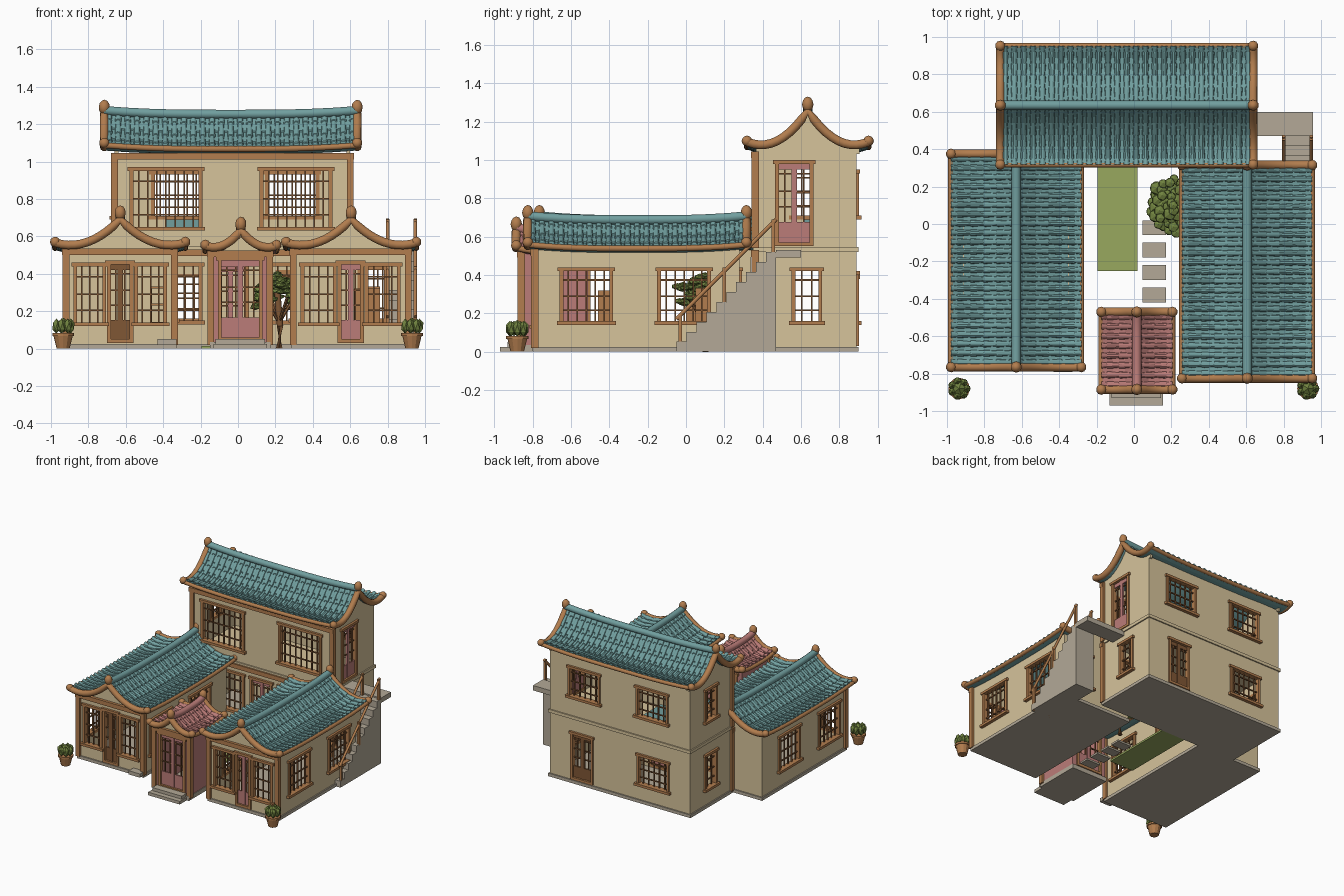
import bpy, bmesh, math, random
from mathutils import Matrix, Vector

random.seed(4)
if "Cube" in bpy.data.objects:
    bpy.data.objects.remove(bpy.data.objects["Cube"])

COLOURS = dict(plaster="D6C39B", wood="B27D4E", dark_wood="805735", teal_tile="719F9F",
               red_paint="BB7C78", stone="B3A997", grass="98A95F", leaf="70833F")


def linear(h):
    c = int(h, 16) / 255
    return ((c + 0.055) / 1.055) ** 2.4 if c > 0.04 else c / 12.92


MATS = {}
for key, h in COLOURS.items():
    m = bpy.data.materials.new(key)
    m.use_nodes = True
    rgba = (linear(h[:2]), linear(h[2:4]), linear(h[4:]), 1)
    m.diffuse_color = rgba
    m.node_tree.nodes["Principled BSDF"].inputs["Base Color"].default_value = rgba
    MATS[key] = m

parts = {}


def part(name, mat, smooth=False):
    if name not in parts:
        parts[name] = (bmesh.new(), mat, smooth)
    return parts[name][0]


def box(bm, a, b):
    a, b = Vector(a), Vector(b)
    size = Vector([abs(c) for c in b - a])
    bmesh.ops.create_cube(bm, size=1, matrix=Matrix.LocRotScale((a + b) / 2, None, size))


def ball(bm, p, r, stretch=1, sub=2):
    bmesh.ops.create_icosphere(bm, subdivisions=sub, radius=r,
                               matrix=Matrix.LocRotScale(p, None, Vector((1, 1, stretch))))


def tube(bm, pts, r, n=10):
    pts = [Vector(p) for p in pts]
    rings = []
    for i, p in enumerate(pts):
        t = (pts[min(i + 1, len(pts) - 1)] - pts[max(i - 1, 0)]).normalized()
        side = t.cross(Vector((0, 0, 1))).normalized()
        up = side.cross(t)
        rings.append([bm.verts.new(p + r * (math.cos(a) * side + math.sin(a) * up))
                      for a in [math.tau * k / n for k in range(n)]])
    for a, b in zip(rings, rings[1:]):
        for k in range(n):
            bm.faces.new((a[k], a[k - 1], b[k - 1], b[k]))
    bm.faces.new(rings[0])
    bm.faces.new(rings[-1])


# Frame, sill, lattice and optional door panel filling one wall opening
def joinery(name, F, u0, u1, z0, z1, panel):
    frame = part(name + "_frames", "wood")
    bars = part(name + "_lattice", "dark_wood")
    w = 0.02
    for a, b in ((u0, u0 + w), (u1 - w, u1)):
        box(frame, F(a, -0.025, z0), F(b, 0.012, z1))
    box(frame, F(u0 - 0.01, -0.025, z1 - w), F(u1 + 0.01, 0.018, z1))
    over = 0 if panel else 0.014
    box(frame, F(u0 - over, -0.025, z0), F(u1 + over, 0.012 + over, z0 + w))
    low = z0 + (0.28 * (z1 - z0) if panel else 0)
    if panel:
        leaf = part(name + "_door_panels_" + panel, panel)
        box(leaf, F(u0 + w, -0.018, z0 + w), F(u1 - w, -0.004, low))
        mid = (u0 + u1) / 2
        box(leaf, F(mid - 0.014, -0.018, z0), F(mid + 0.014, 0, z1 - w))
        box(leaf, F(u0 + w, -0.018, z1 - 0.05), F(u1 - w, -0.004, z1 - w))
    n = max(3, round((u1 - u0) / 0.05))
    for k in range(1, n):
        u = u0 + (u1 - u0) * k / n
        box(bars, F(u - 0.004, -0.015, low), F(u + 0.004, -0.005, z1 - w))
    for f in (0.25, 0.5, 0.78):
        z = low + (z1 - low) * f
        box(bars, F(u0, -0.016, z - 0.004), F(u1, -0.006, z + 0.004))


# A thin wall panel with rectangular holes
def wall(name, mat, F, u0, u1, z0, z1, holes):
    bm = part(name + "_walls", mat)
    holes = [(c - w / 2, c + w / 2, lo, hi, p) for c, w, lo, hi, p in holes]
    us = sorted({u0, u1, *[h[0] for h in holes], *[h[1] for h in holes]})
    zs = sorted({z0, z1, *[h[2] for h in holes], *[h[3] for h in holes]})
    grid = {(u, z): bm.verts.new(F(u, 0, z)) for u in us for z in zs}
    faces = []
    for a, b in zip(us, us[1:]):
        for c, d in zip(zs, zs[1:]):
            u, z = (a + b) / 2, (c + d) / 2
            if not any(h[0] < u < h[1] and h[2] < z < h[3] for h in holes):
                faces.append(bm.faces.new([grid[q] for q in ((a, c), (b, c), (b, d), (a, d))]))
    new = bmesh.ops.extrude_face_region(bm, geom=faces, use_keep_orig=True)["geom"]
    shift = F(0, -0.02, 0) - F(0, 0, 0)
    bmesh.ops.translate(bm, vec=shift, verts=[v for v in new if isinstance(v, bmesh.types.BMVert)])
    bmesh.ops.delete(bm, geom=[v for v in grid.values() if not v.link_faces], context="VERTS")
    for h in holes:
        joinery(name, F, *h)


def building(name, x0, x1, y0, y1, z0, z1, front=(), back=(), west=(), east=(), mat="plaster"):
    wall(name, mat, lambda u, d, z: Vector((u, y0 - d, z)), x0, x1, z0, z1, front)
    wall(name, mat, lambda u, d, z: Vector((u, y1 + d, z)), x0, x1, z0, z1, back)
    wall(name, mat, lambda u, d, z: Vector((x0 - d, u, z)), y0, y1, z0, z1, west)
    wall(name, mat, lambda u, d, z: Vector((x1 + d, u, z)), y0, y1, z0, z1, east)
    # Front corner posts and top beam
    bm = part(name + "_posts", "wood")
    for x in (x0, x1):
        box(bm, (x - 0.018, y0 - 0.018, z0), (x + 0.018, y0 + 0.02, z1))
    box(bm, (x0 - 0.02, y0 - 0.022, z1 - 0.035), (x1 + 0.02, y0 + 0.01, z1))


# Swept gable roof with barrel tiles, wooden edging, finials and gable walls
def roof(name, tile, along_y, c, v0, v1, half, zr, drop, gables, wall_half, base, steps=5):
    mid, hl = (v0 + v1) / 2, (v1 - v0) / 2

    def P(u, v, dz=0):
        t = abs(u) / half
        z = zr - drop * (2.3 * t - 1.5 * t * t) + 0.02 * (abs(v - mid) / hl) ** 3 + dz
        return Vector((c + u, v, z) if along_y else (v, c + u, z))

    vs = [v0 + (v1 - v0) * k / 12 for k in range(13)]
    us = [half * k / 10 for k in range(-10, 11)]
    deck = part(name + "_roof_deck", tile)
    tiles = part(name + "_roof_tiles", tile)
    for s in (-1, 1):
        # Stepped pan tiles over a closed underside
        prof = []
        for k in range(steps):
            prof += [(k / steps, 0), ((k + 1) / steps, 0.008)]
        prof += [(k / 10, -0.02) for k in range(10, -1, -1)]
        rings = [[deck.verts.new(P(s * t * half, v, dz)) for t, dz in prof] for v in vs]
        for a, b in zip(rings, rings[1:]):
            for k in range(len(prof)):
                deck.faces.new((a[k - 1], a[k], b[k], b[k - 1]))
        deck.faces.new(rings[0])
        deck.faces.new(rings[-1])
        # Overlapping cover tiles
        n = round((v1 - v0) / 0.05)
        stops = [0] + [(k + 0.5) / steps for k in range(steps)] + [1]
        for k in range(n):
            v = v0 + (v1 - v0) * (k + 0.5) / n
            rows = []
            for a, b in zip(stops, stops[1:]):
                for t, r in ((a, 0.014), (b, 0.019)):
                    rows.append([tiles.verts.new(P(s * t * half, v + r * math.cos(q), 0.003 + r * math.sin(q)))
                                 for q in [math.pi * j / 5 for j in range(6)]])
            for a, b in zip(rows, rows[1:]):
                for j in range(5):
                    tiles.faces.new((a[j], a[j + 1], b[j + 1], b[j]))
            tiles.faces.new(rows[-1])
    tube(part(name + "_ridge", tile, True), [P(0, v, 0.018) for v in vs], 0.025)
    trim = part(name + "_roof_trim", "wood", True)
    for v in (v0, v1):
        tube(trim, [P(u, v) for u in us], 0.024)
        ball(trim, P(0, v, 0.035), 0.03, 1.35)
        for u in (-half, half):
            ball(trim, P(u, v, 0.004), 0.028)
    for u in (-half, half):
        tube(trim, [P(u, v, -0.008) for v in vs], 0.016)
    walls = part(name + "_gables", "plaster")
    for v in gables:
        top = [P(wall_half * k / 6, v, -0.01) for k in range(-6, 7)]
        ends = [Vector((p.x, p.y, base)) for p in (top[-1], top[0])]
        f = walls.faces.new([walls.verts.new(p) for p in top + ends])
        new = bmesh.ops.extrude_face_region(walls, geom=[f], use_keep_orig=True)["geom"]
        step = Vector((0, 1, 0) if along_y else (1, 0, 0)) * (0.02 if v < mid else -0.02)
        bmesh.ops.translate(walls, vec=step, verts=[q for q in new if isinstance(q, bmesh.types.BMVert)])


def single(name, mat, a, b):
    box(part(name, mat), a, b)


# Main house, two storeys
pair = [(-0.385, 0.39), (0.31, 0.39)]
side_low = [(0.63, 0.16, 0.14, 0.44, None)]
building("main_lower", -0.66, 0.6, 0.36, 0.89, 0.02, 0.53,
         front=[(c, w, 0.13, 0.46, None) for c, w in pair] + [(-0.04, 0.2, 0.03, 0.46, "red_paint")],
         back=[(-0.33, 0.29, 0.14, 0.4, None), (0.31, 0.2, 0.03, 0.42, "dark_wood")],
         west=side_low, east=side_low)
building("main_upper", -0.66, 0.6, 0.36, 0.89, 0.54, 1.045,
         front=[(c, w, 0.63, 0.97, None) for c, w in pair],
         back=[(c, 0.29, 0.69, 0.95, None) for c in (-0.32, 0.29)],
         west=[(0.63, 0.16, 0.69, 0.97, None)], east=[(0.565, 0.2, 0.55, 1.0, "red_paint")])
single("main_floor_band", "plaster", (-0.67, 0.35, 0.52), (0.61, 0.9, 0.545))
single("main_plinth", "stone", (-0.67, 0.35, 0), (0.61, 0.9, 0.025))
roof("main", "teal_tile", False, 0.635, -0.715, 0.637, 0.317, 1.235, 0.2, (-0.66, 0.6), 0.27, 1.03)

# Two side wings
bays = [(y, 0.28, 0.14, 0.44, None) for y in (-0.52, -0.01)]
for name, x0, x1, y0, y1, ridge, panel, rear in (
        ("west_wing", -0.92, -0.34, -0.73, 0.34, -0.63, "dark_wood", []),
        ("east_wing", 0.295, 0.91, -0.79, 0.28, 0.605, "red_paint", [(0.72, 0.16, 0.14, 0.44, None)])):
    m, w = (x0 + x1) / 2, (x1 - x0 - 0.23) / 2
    building(name, x0, x1, y0, y1, 0.02, 0.535, back=rear, west=bays, east=bays,
             front=[(m - 0.075 - w / 2, w, 0.12, 0.46, None), (m, 0.14, 0.03, 0.47, panel),
                    (m + 0.075 + w / 2, w, 0.12, 0.46, None)])
    single(name + "_plinth", "stone", (x0 - 0.01, y0 - 0.01, 0), (x1 + 0.01, y1 + 0.01, 0.025))
    roof(name, "teal_tile", True, ridge, y0 - 0.035, y1 + 0.035, 0.348, 0.67, 0.155, (y0, y1), 0.29, 0.52)

# Gatehouse with steps
building("gate", -0.145, 0.17, -0.86, -0.51, 0.02, 0.525, mat="red_paint",
         front=[(0.012, 0.24, 0.04, 0.49, "red_paint")], back=[(0.012, 0.24, 0.04, 0.49, "red_paint")])
single("gate_plinth", "stone", (-0.15, -0.88, 0), (0.175, -0.5, 0.035))
roof("gate", "red_paint", True, 0.015, -0.885, -0.47, 0.19, 0.61, 0.1, (-0.86, -0.51), 0.155, 0.51, 3)
single("gate_step_low", "stone", (-0.13, -0.97, 0), (0.155, -0.87, 0.025))
single("gate_step_high", "stone", (-0.12, -0.93, 0), (0.145, -0.87, 0.05))
single("west_wing_step", "stone", (-0.43, -0.79, 0.02), (-0.33, -0.72, 0.05))

# Outside stair, landing and handrails
N = 10
for i in range(N):
    single("stair", "stone", (0.79, -0.05 + 0.052 * i, 0), (0.957, 0.47, 0.052 * (i + 1)))
single("landing", "stone", (0.6, 0.47, 0.49), (0.957, 0.6, 0.53))
for x in (0.8, 0.948):
    tube(part("handrail", "wood", True), [(x, -0.05, 0.17), (x, 0.47, 0.69)], 0.01)
    for y, z in ((-0.03, 0), (0.2, 0.25), (0.455, 0.5)):
        single("handrail_posts", "wood", (x - 0.009, y - 0.009, z), (x + 0.009, y + 0.009, z + 0.19))

# Courtyard
single("lawn", "grass", (-0.195, -0.25, 0), (0.02, 0.35, 0.015))
for y in (-0.38, -0.26, -0.14, -0.02):
    single("stepping_stones", "stone", (0.045, y - 0.04, 0), (0.17, y + 0.04, 0.015))

# Tree
trunk = part("tree_trunk", "dark_wood", True)
tube(trunk, [(0.22, 0.1, 0), (0.225, 0.101, 0.12), (0.21, 0.1, 0.3)], 0.018)
for a in range(4):
    q = math.tau * a / 4 + 0.5
    tube(trunk, [(0.22, 0.1, 0.14), (0.22 + 0.09 * math.cos(q), 0.1 + 0.09 * math.sin(q), 0.27)], 0.009, 6)
crown = part("tree_crown", "leaf")
for k in range(60):
    q, r = k * 2.4, 0.15 * math.sqrt(k / 60)
    z = 0.4 - 0.6 * r * random.uniform(0.5, 2)
    ball(crown, Vector((0.21 + 0.8 * r * math.cos(q), 0.1 + r * math.sin(q), z)), random.uniform(0.025, 0.04), 0.55, 1)

# Potted shrubs
for x in (-0.935, 0.93):
    pot = part("plant_pots", "wood")
    for r1, r2, depth, z in ((0.035, 0.052, 0.07, 0.035), (0.058, 0.058, 0.015, 0.075)):
        bmesh.ops.create_cone(pot, cap_ends=True, segments=12, radius1=r1, radius2=r2, depth=depth,
                              matrix=Matrix.Translation((x, -0.88, z)))
    shrub = part("pot_shrubs", "leaf")
    ball(shrub, Vector((x, -0.88, 0.125)), 0.04, 1, 1)
    for k in range(7):
        q = math.tau * k / 7
        ball(shrub, Vector((x + 0.04 * math.cos(q), -0.88 + 0.04 * math.sin(q), 0.12)), 0.024, 1.7, 1)

# Furniture
single("bed_base", "wood", (-0.4, 0.6, 0.545), (-0.19, 0.86, 0.63))
single("bed_cover", "teal_tile", (-0.39, 0.61, 0.63), (-0.2, 0.85, 0.69))
single("cabinet", "wood", (0.62, -0.46, 0.025), (0.76, -0.38, 0.32))
for x, y in ((-0.47, 0.0), (0.66, 0.05)):
    for z in (0.025, 0.13, 0.23, 0.32):
        single("bookcase_shelves", "wood", (x, y, z), (x + 0.1, y + 0.08, z + 0.012))
    for dx in (0, 0.09):
        single("bookcase_sides", "wood", (x + dx, y, 0.025), (x + dx + 0.01, y + 0.08, 0.33))

# Turn every collected part into an object
for name, (bm, mat, smooth) in parts.items():
    bmesh.ops.recalc_face_normals(bm, faces=bm.faces)
    mesh = bpy.data.meshes.new(name)
    bm.to_mesh(mesh)
    bm.free()
    mesh.materials.append(MATS[mat])
    if smooth:
        mesh.shade_smooth()
        mesh.set_sharp_from_angle(angle=0.8)
    bpy.context.collection.objects.link(bpy.data.objects.new(name, mesh))
